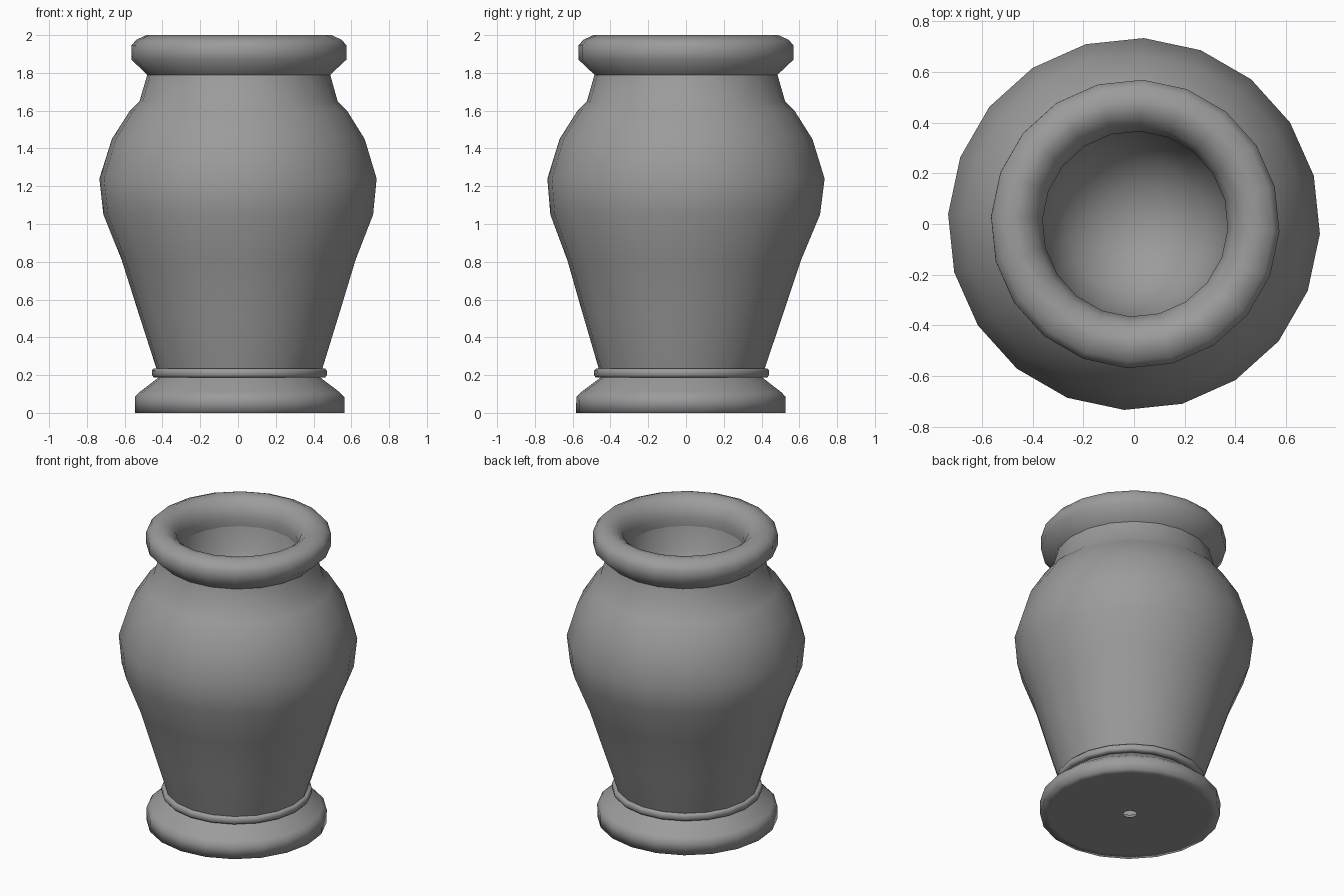
import bpy, bmesh
from math import sin, cos, tau, radians

cube = bpy.data.objects.get("Cube")
if cube:
    bpy.data.objects.remove(cube, do_unlink=True)

SIDES = 20
PHASE = radians(-3)
WAIST = 1.24

# One plain grey for the whole vase
grey = bpy.data.materials.new("stone_grey")
grey.use_nodes = True
colour = (0.33, 0.33, 0.33, 1)
grey.diffuse_color = colour
grey.node_tree.nodes["Principled BSDF"].inputs["Base Color"].default_value = colour


def centre(z):
    """The hand-thrown axis leans slightly away from the waist."""
    return 0.009 * abs(WAIST - z) / WAIST, -0.028 * max(0, 1 - z / WAIST)


def lathe(name, profile, closed=False):
    """Turn (radius, height) points round the axis; profile runs up the outside."""
    bm = bmesh.new()
    rings = []
    for r, z in profile:
        cx, cy = centre(z)
        if r == 0:
            rings.append([bm.verts.new((cx, cy, z))] * SIDES)
            continue
        angles = [PHASE + tau * i / SIDES for i in range(SIDES)]
        rings.append([bm.verts.new((cx + r * cos(a), cy + r * sin(a), z)) for a in angles])
    pairs = list(zip(rings, rings[1:]))
    if closed:
        pairs.append((rings[-1], rings[0]))
    for low, high in pairs:
        for i in range(SIDES):
            j = (i + 1) % SIDES
            corners = dict.fromkeys((low[i], low[j], high[j], high[i]))
            bm.faces.new(list(corners))
    for face in bm.faces:
        face.smooth = True
    mesh = bpy.data.meshes.new(name)
    bm.to_mesh(mesh)
    bm.free()
    mesh.materials.append(grey)
    obj = bpy.data.objects.new(name, mesh)
    bpy.context.collection.objects.link(obj)
    return obj


# Foot with a small drain hole underneath
lathe("foot", [(0.04, 0), (0.5, 0), (0.555, 0), (0.555, 0.085), (0.53, 0.11), (0.425, 0.19)])

# Thin collar between foot and body
lathe("collar", [(0.42, 0.188), (0.455, 0.188), (0.464, 0.2), (0.464, 0.224),
                 (0.455, 0.234), (0.42, 0.234)], closed=True)

# Body, shoulder and neck
lathe("body", [(0.425, 0.19), (0.44, 0.235), (0.53, 0.52), (0.62, 0.81), (0.715, 1.05),
               (0.735, WAIST), (0.67, 1.45), (0.575, 1.6), (0.525, 1.65), (0.485, 1.79)])

# Rolled rim
lathe("rim", [(0.485, 1.79), (0.57, 1.87), (0.57, 1.945), (0.545, 1.975), (0.49, 2.0),
              (0.44, 1.99), (0.39, 1.95), (0.366, 1.88), (0.37, 1.82)])

# Rounded inner bowl
lathe("inner_bowl", [(0.37, 1.82), (0.34, 1.68), (0.27, 1.56), (0.15, 1.47), (0, 1.44)][::1])
